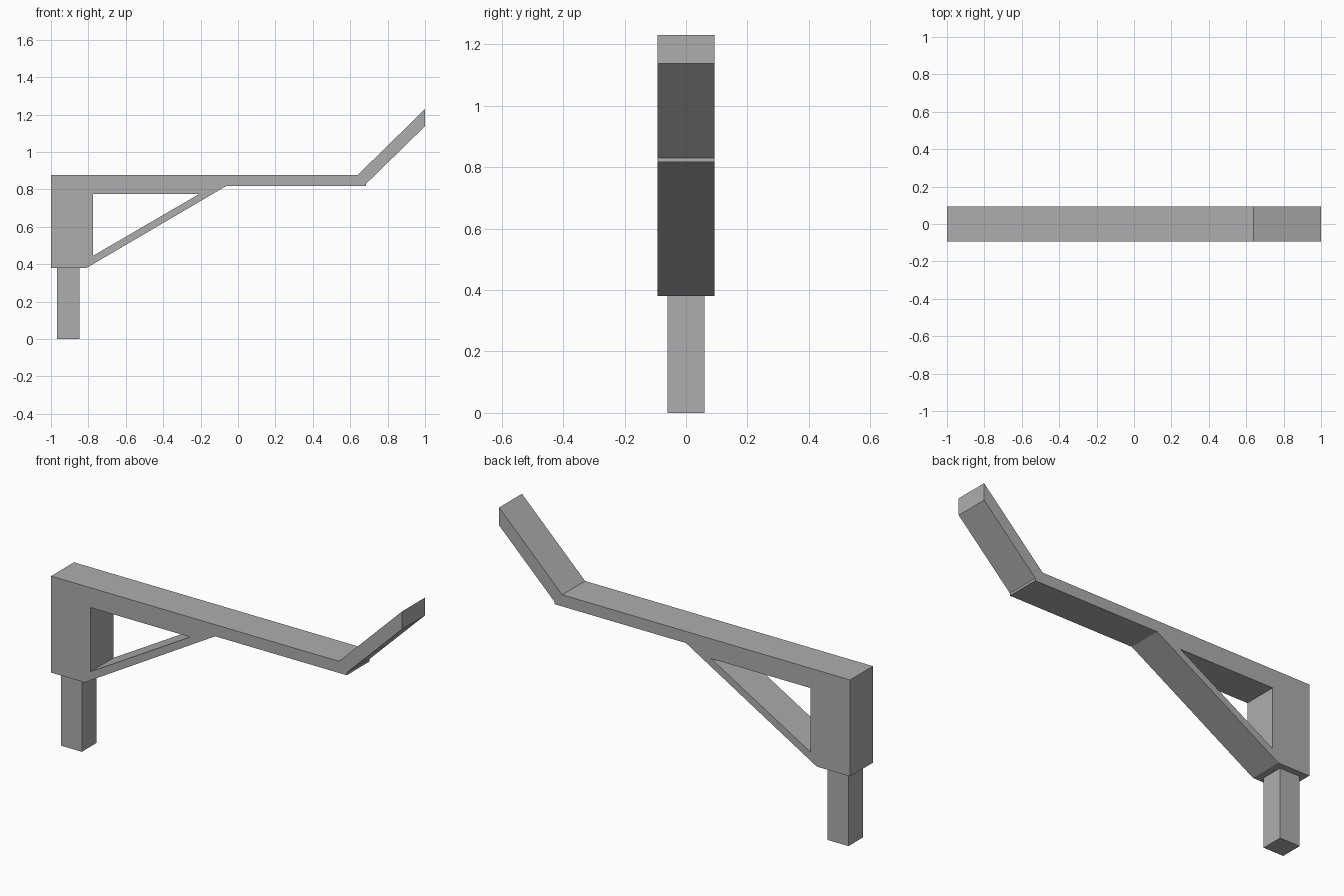
import bpy
import bmesh
from mathutils import Vector

cube = bpy.data.objects.get("Cube")
if cube:
    bpy.data.objects.remove(cube, do_unlink=True)

grey = bpy.data.materials.new("plain grey")
grey.use_nodes = True
colour = (0.42, 0.42, 0.42, 1)
grey.diffuse_color = colour
grey.node_tree.nodes["Principled BSDF"].inputs["Base Color"].default_value = colour


def extruded(name, loops, half_depth):
    """Fill x-z outlines (the first outer, the rest holes) and extrude along y."""
    bm = bmesh.new()
    edges = []
    for loop in loops:
        verts = [bm.verts.new((x, -half_depth, z)) for x, z in loop]
        edges += [bm.edges.new((v, verts[i - 1])) for i, v in enumerate(verts)]
    bmesh.ops.triangle_fill(bm, edges=edges, use_beauty=True, normal=Vector((0, -1, 0)))
    result = bmesh.ops.extrude_face_region(bm, geom=bm.faces[:], use_keep_orig=True)
    moved = [g for g in result["geom"] if isinstance(g, bmesh.types.BMVert)]
    bmesh.ops.translate(bm, verts=moved, vec=(0, 2 * half_depth, 0))
    bmesh.ops.recalc_face_normals(bm, faces=bm.faces[:])
    mesh = bpy.data.meshes.new(name)
    bm.to_mesh(mesh)
    bm.free()
    mesh.materials.append(grey)
    obj = bpy.data.objects.new(name, mesh)
    bpy.context.collection.objects.link(obj)
    return obj


# Column, arm, diagonal brace and raised tip, with the triangular opening
outline = [(-1, 0.38), (-0.81, 0.38), (-0.065, 0.817), (0.685, 0.817), (0.685, 0.83),
           (1, 1.138), (1, 1.23), (0.64, 0.877), (-1, 0.877)]
opening = [(-0.775, 0.445), (-0.775, 0.775), (-0.208, 0.775)]
extruded("bracket_arm", [outline, opening], 0.093)

# Square post under the column
post = [(-0.968, 0), (-0.848, 0), (-0.848, 0.38), (-0.968, 0.38)]
extruded("post", [post], 0.06)
